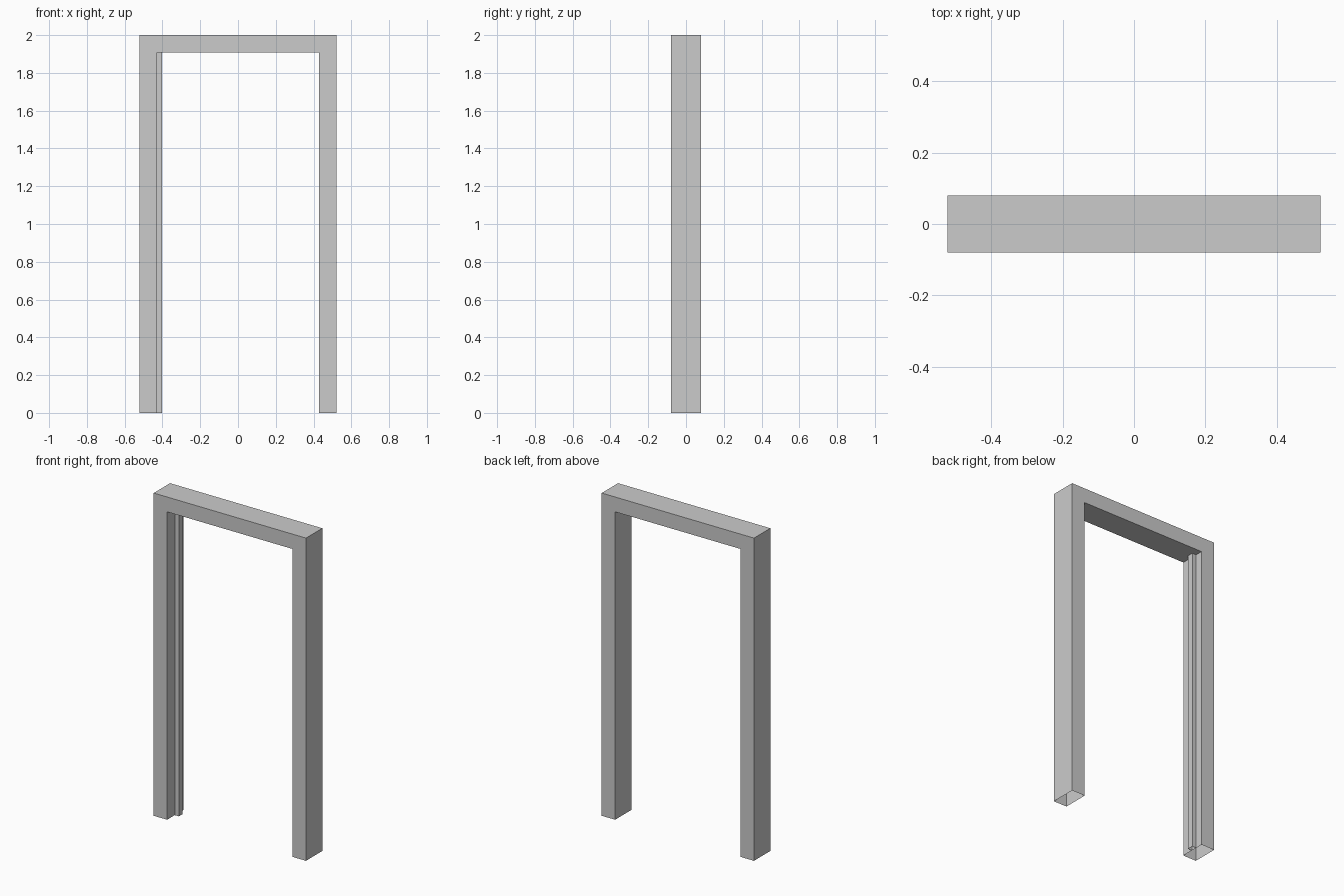
import bpy, bmesh

if "Cube" in bpy.data.objects:
    bpy.data.objects.remove(bpy.data.objects["Cube"])

W, D, H = 0.522, 0.08, 2.0      # half width, half depth, height
IN_W, IN_H = 0.43, 1.908        # opening half width and height


def extrude_profile(name, profile, vec, drop):
    """Extrude a flat outline along vec, then remove the faces chosen by drop."""
    bm = bmesh.new()
    face = bm.faces.new([bm.verts.new(p) for p in profile])
    ext = bmesh.ops.extrude_face_region(bm, geom=[face], use_keep_orig=True)
    verts = [g for g in ext["geom"] if isinstance(g, bmesh.types.BMVert)]
    bmesh.ops.translate(bm, verts=verts, vec=vec)
    bmesh.ops.recalc_face_normals(bm, faces=bm.faces)
    unwanted = [f for f in bm.faces if drop(f.normal, f.calc_center_median())]
    bmesh.ops.delete(bm, geom=unwanted, context='FACES')
    mesh = bpy.data.meshes.new(name)
    bm.to_mesh(mesh)
    bm.free()
    obj = bpy.data.objects.new(name, mesh)
    bpy.context.collection.objects.link(obj)
    return obj


# Door frame: two jambs and a lintel in one outline, open at the floor
half = [(W, 0), (W, H), (IN_W, IN_H), (IN_W, 0)]
outline = [half[0], half[1], (-W, H), (-W, 0),
           (-IN_W, 0), (-IN_W, IN_H), half[2], half[3]]
extrude_profile("door_frame", [(x, -D, z) for x, z in outline], (0, 2 * D, 0),
                lambda n, c: abs(n.z) > 0.9 and c.z < 0.01)

# Stop strip on the left jamb, open at the floor and where it meets the frame
x0, x1, y0, y1 = -IN_W, -0.402, -0.005, 0.032
extrude_profile("stop_strip", [(x0, y0, 0), (x1, y0, 0), (x1, y1, 0), (x0, y1, 0)],
                (0, 0, IN_H),
                lambda n, c: abs(n.z) > 0.9 or n.x < -0.9)
